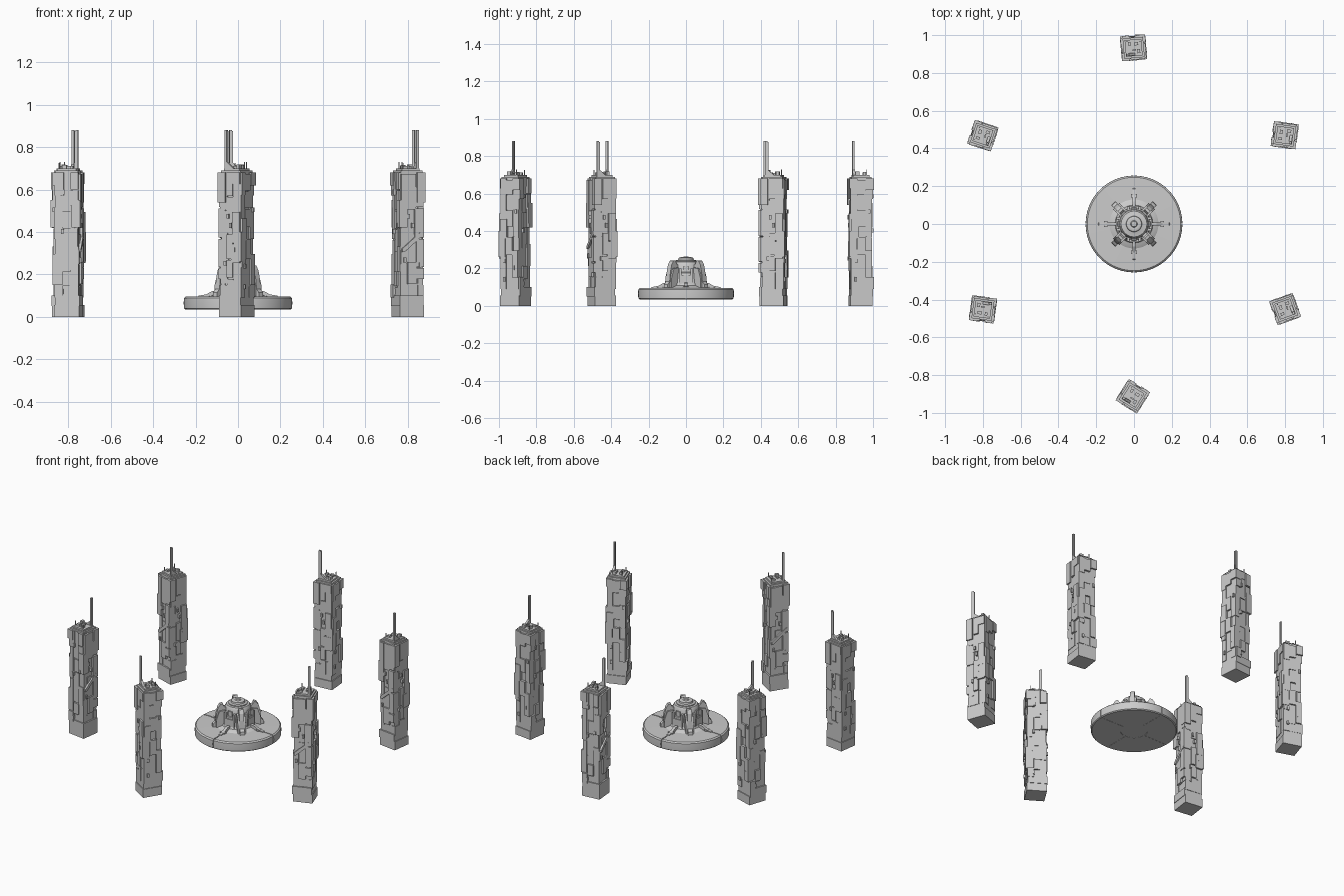
import bpy, bmesh, random
from math import pi, cos, sin, radians
from mathutils import Matrix, Vector

if "Cube" in bpy.data.objects:
    bpy.data.objects.remove(bpy.data.objects["Cube"])

random.seed(11)


def box(bm, lo, hi, mat=Matrix()):
    lo, hi = Vector(lo), Vector(hi)
    m = mat @ Matrix.Translation((lo + hi) / 2) @ Matrix.Diagonal((*(hi - lo), 1))
    bmesh.ops.create_cube(bm, size=1, matrix=m)


def prism(bm, pts, y0, y1, mat=Matrix()):
    # profile in x-z extruded along y
    a = [bm.verts.new(mat @ Vector((x, y0, z))) for x, z in pts]
    b = [bm.verts.new(mat @ Vector((x, y1, z))) for x, z in pts]
    n = len(pts)
    faces = [bm.faces.new(a), bm.faces.new(b[::-1])]
    faces += [bm.faces.new((a[i], b[i], b[(i + 1) % n], a[(i + 1) % n])) for i in range(n)]
    bmesh.ops.recalc_face_normals(bm, faces=faces)


def lathe(bm, pts, a0=0.0, a1=2 * pi, steps=64, closed=False):
    # revolve an (r, z) profile; partial sweeps get end caps
    full = abs(a1 - a0 - 2 * pi) < 1e-6
    rings = []
    for s in range(steps if full else steps + 1):
        a = a0 + (a1 - a0) * s / steps
        rings.append([bm.verts.new((r * cos(a), r * sin(a), z)) for r, z in pts])
    faces = []
    n = len(pts)
    for s in range(steps):
        p, q = rings[s], rings[(s + 1) % len(rings)]
        for i in range(n if closed else n - 1):
            j = (i + 1) % n
            faces.append(bm.faces.new((p[i], q[i], q[j], p[j])))
    if full and not closed:
        faces += [bm.faces.new([r[0] for r in rings]), bm.faces.new([r[-1] for r in rings])]
    if not full:
        faces += [bm.faces.new(rings[0]), bm.faces.new(rings[-1])]
    bmesh.ops.recalc_face_normals(bm, faces=faces)


def mesh(bm, name):
    me = bpy.data.meshes.new(name)
    bm.to_mesh(me)
    bm.free()
    return me


def place(me, name, mat=Matrix(), smooth=False):
    ob = bpy.data.objects.new(name, me)
    bpy.context.collection.objects.link(ob)
    ob.matrix_world = mat
    if smooth:
        bpy.context.view_layer.objects.active = ob
        ob.select_set(True)
        bpy.ops.object.shade_smooth_by_angle(angle=radians(35))
        ob.select_set(False)
    return ob


# Tower shaft: square core clad in stacked panels of varied depth
bm = bmesh.new()
box(bm, (-.052, -.052, 0), (.052, .052, .68))
box(bm, (-.06, -.06, 0), (.06, .06, .055))
box(bm, (-.063, -.055, .05), (.055, .063, .10))
for k in range(4):
    face = Matrix.Rotation(k * pi / 2, 4, 'Z')
    edges = [-.056, -.02 + random.uniform(-.008, .008), .02 + random.uniform(-.008, .008), .056]
    for c in range(3):
        z = .09
        while z < .67:
            top = min(.68, z + random.uniform(.05, .15))
            if top > .64:
                top = .68
            d = random.choice((.053, .056, .058, .060, .063, .067))
            grow = random.choice((0, 0, .006))
            box(bm, (.03, edges[c] - grow * (c > 0), z),
                (d, edges[c + 1] + grow * (c < 2), top - random.choice((0, .006))), face)
            z = top
    # small fittings
    for _ in range(4):
        u, z = random.uniform(-.045, .04), random.uniform(.1, .62)
        box(bm, (.05, u, z), (.068, u + .012, z + .022), face)
# corner blocks
for x, y, z0, z1 in ((-1, -1, .54, .68), (1, 1, .62, .68), (1, -1, .26, .40), (-1, 1, .42, .55)):
    box(bm, (x * .045 - .021, y * .045 - .021, z0), (x * .045 + .021, y * .045 + .021, z1))
# sloping conduit on one side
prism(bm, [(-.052, .40), (-.04, .40), (.052, .32), (.052, .305), (.04, .305), (-.052, .385)],
      .05, .068, Matrix.Rotation(pi / 2, 4, 'Z'))
shaft = mesh(bm, "tower_shaft")

# Roof: stepped slabs and small plant boxes
bm = bmesh.new()
box(bm, (-.054, -.054, .67), (.054, .054, .69))
box(bm, (-.044, -.044, .69), (.044, .044, .70))
for x, y, w, d, z in ((.015, .02, .022, .016, .715), (-.02, .022, .014, .02, .712),
                      (.025, -.02, .016, .022, .718), (.002, -.012, .02, .008, .71),
                      (.036, .03, .004, .004, .73), (-.032, .036, .004, .004, .725)):
    box(bm, (x - w / 2, y - d / 2, .69), (x + w / 2, y + d / 2, z))
roof = mesh(bm, "tower_roof")

# Mast with a sloped foot
bm = bmesh.new()
box(bm, (-.042, -.041, .69), (-.030, -.029, .88))
box(bm, (-.031, -.038, .69), (-.025, -.032, .875))
prism(bm, [(-.03, .69), (.005, .69), (.005, .70), (-.03, .73)], -.041, -.027)
mast = mesh(bm, "tower_mast")

# Six towers around the ring, each turned differently
for i, (x, y, a) in enumerate(((-.002, .933, 5), (.798, .47, 82), (.80, -.45, 110),
                               (-.006, -.912, -32), (-.80, -.452, 172), (-.80, .468, 72))):
    m = Matrix.Translation((x, y, 0)) @ Matrix.Rotation(radians(a), 4, 'Z')
    for me in (shaft, roof, mast):
        place(me, f"{me.name}_{i + 1}", m)

# Platform disc: solid core with four quarter panels and seams between
bm = bmesh.new()
lathe(bm, [(.25, .036), (.25, .089)], steps=96)
place(mesh(bm, "platform_core"), "platform_core", smooth=True)
bm = bmesh.new()
for k in range(4):
    g = .012
    lathe(bm, [(.08, .035), (.249, .035), (.255, .04), (.256, .065), (.255, .088), (.247, .095), (.08, .098)],
          k * pi / 2 + g, (k + 1) * pi / 2 - g, 24, True)
place(mesh(bm, "platform_panels"), "platform_panels", smooth=True)

# Central turret: flared foot, drum and stepped cap
bm = bmesh.new()
lathe(bm, [(.14, .09), (.125, .10), (.10, .108), (.092, .125), (.086, .175), (.078, .18), (.076, .222),
           (.068, .235), (.056, .237), (.056, .243), (.042, .246), (.040, .256), (.03, .260),
           (.018, .258), (.014, .263)])
place(mesh(bm, "turret"), "turret", smooth=True)

# Curved buttresses on the diagonals, plus drum panels and deck ribs on the axes
bm = bmesh.new()
for k in range(4):
    m = Matrix.Rotation(pi / 4 + k * pi / 2, 4, 'Z')
    prism(bm, [(.06, .09), (.155, .09), (.152, .115), (.138, .13), (.132, .18), (.122, .22),
               (.108, .241), (.094, .243), (.085, .225), (.06, .215)], -.014, .014, m)
    prism(bm, [(.08, .09), (.135, .09), (.132, .15), (.115, .20), (.08, .205)], -.024, .024, m)
place(mesh(bm, "buttresses"), "buttresses")
bm = bmesh.new()
for k in range(4):
    m = Matrix.Rotation(k * pi / 2, 4, 'Z')
    box(bm, (.05, -.026, .12), (.094, .026, .165), m)
    box(bm, (.05, -.014, .18), (.084, .014, .212), m)
    for s in (-1, 1):
        box(bm, (.05, s * .03 - .007, .11), (.092, s * .03 + .007, .20), m)
    prism(bm, [(.08, .09), (.19, .09), (.185, .10), (.15, .106), (.12, .122), (.08, .125)], -.009, .009, m)
    box(bm, (.14, -.016, .09), (.16, .016, .105), m)
place(mesh(bm, "turret_fittings"), "turret_fittings")
